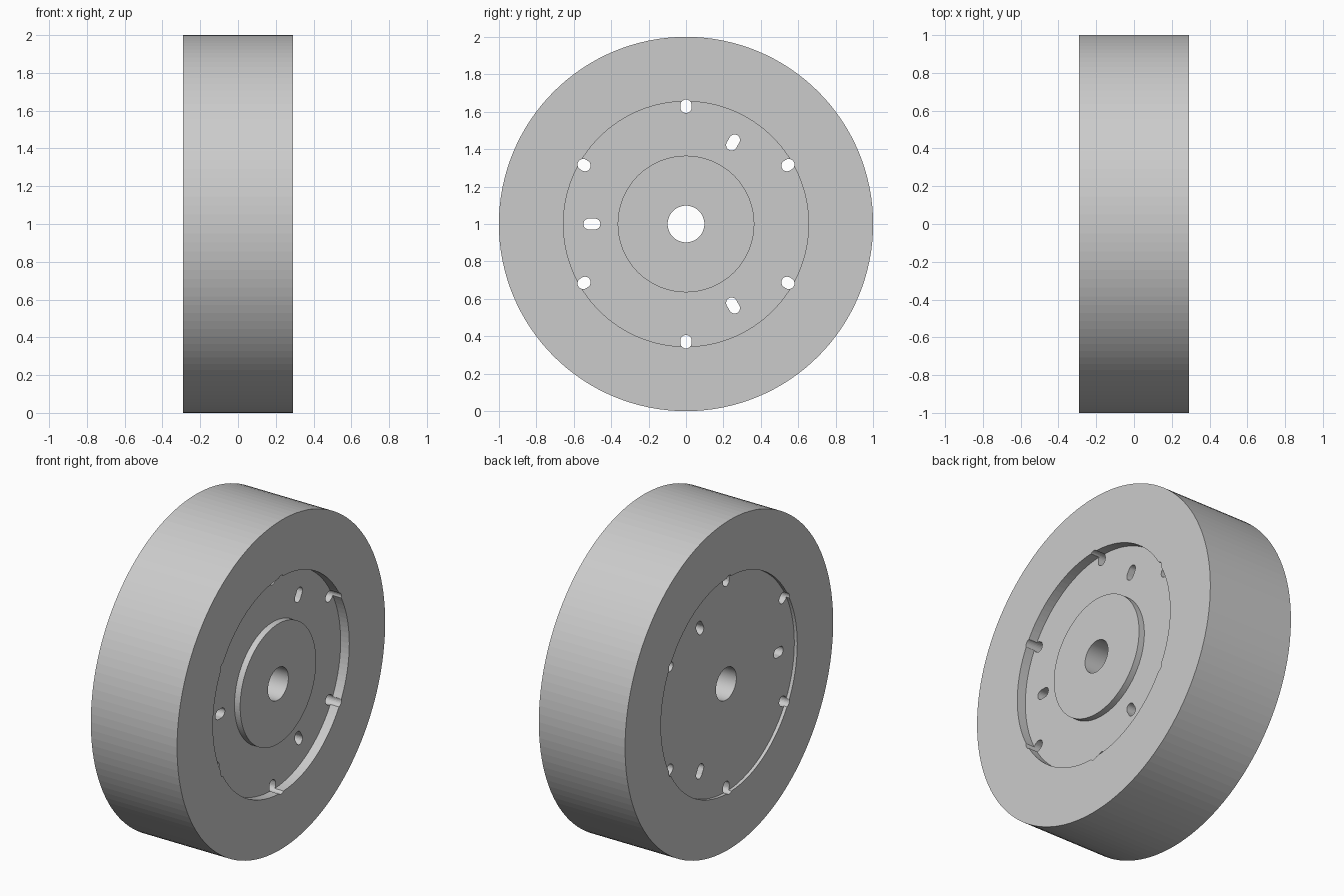
import bpy, bmesh
from math import cos, sin, pi, radians
from mathutils import Matrix, Vector

if "Cube" in bpy.data.objects:
    bpy.data.objects.remove(bpy.data.objects["Cube"])

HALF = 0.29        # half the wheel's width
RIM_R, RECESS_R, BOSS_R, BORE_R = 1.0, 0.655, 0.365, 0.098
SEGMENTS = 128

grey = bpy.data.materials.new("plain_grey")
grey.use_nodes = True
colour = (0.6, 0.6, 0.6, 1)
grey.diffuse_color = colour
grey.node_tree.nodes["Principled BSDF"].inputs["Base Color"].default_value = colour


def make_object(name, bm):
    bmesh.ops.recalc_face_normals(bm, faces=bm.faces)
    mesh = bpy.data.meshes.new(name)
    bm.to_mesh(mesh)
    bm.free()
    mesh.materials.append(grey)
    obj = bpy.data.objects.new(name, mesh)
    bpy.context.collection.objects.link(obj)
    obj.location.z = 1
    return obj


def lathe(name, profile):
    """Spin a closed (x, radius) profile about the x axis."""
    bm = bmesh.new()
    verts = [bm.verts.new((x, 0, r)) for x, r in profile]
    edges = [bm.edges.new((v, verts[i - 1])) for i, v in enumerate(verts)]
    bmesh.ops.spin(bm, geom=verts + edges, cent=(0, 0, 0), axis=(1, 0, 0),
                   angle=2 * pi, steps=SEGMENTS, use_merge=True)
    bmesh.ops.remove_doubles(bm, verts=bm.verts, dist=1e-5)
    return make_object(name, bm)


def add_slot(bm, degrees, radius, half_length, half_width, steps=12):
    """Add a round-ended prism along x, its long side pointing at the axis."""
    turn = Matrix.Rotation(radians(degrees), 3, 'X')
    straight = half_length - half_width
    ring = []
    for end in (1, -1):
        for i in range(steps + 1):
            a = -pi / 2 + pi * i / steps + (0 if end > 0 else pi)
            ring.append(turn @ Vector((-0.5, radius + end * straight + half_width * cos(a),
                                       half_width * sin(a))))
    face = bm.faces.new([bm.verts.new(p) for p in ring])
    extruded = bmesh.ops.extrude_face_region(bm, geom=[face])["geom"]
    bmesh.ops.translate(bm, vec=(1, 0, 0),
                        verts=[g for g in extruded if isinstance(g, bmesh.types.BMVert)])


# Wheel: broad rim, shallow recess on one side, deeper recess with boss on the other
FLOOR, BOSS_TOP, BACK = HALF - 0.058, HALF - 0.02, -HALF + 0.02
wheel = lathe("wheel", [
    (BACK, BORE_R), (BACK, RECESS_R), (-HALF, RECESS_R), (-HALF, RIM_R),
    (HALF, RIM_R), (HALF, RECESS_R), (FLOOR, RECESS_R), (FLOOR, BOSS_R),
    (BOSS_TOP, BOSS_R), (BOSS_TOP, BORE_R)])

# Through slots: six notching the recess wall, three longer ones further in
bm = bmesh.new()
for k in range(6):
    add_slot(bm, 30 + 60 * k, 0.629, 0.036, 0.03)
for k in range(3):
    add_slot(bm, 60 + 120 * k, 0.503, 0.045, 0.029)
cutter = make_object("slot_cutter", bm)
cutter.hide_render = True

cut = wheel.modifiers.new("slots", 'BOOLEAN')
cut.operation = 'DIFFERENCE'
cut.solver = 'EXACT'
cut.object = cutter
bpy.context.view_layer.update()
bpy.context.view_layer.objects.active = wheel
bpy.ops.object.modifier_apply(modifier=cut.name)
bpy.data.objects.remove(cutter)
